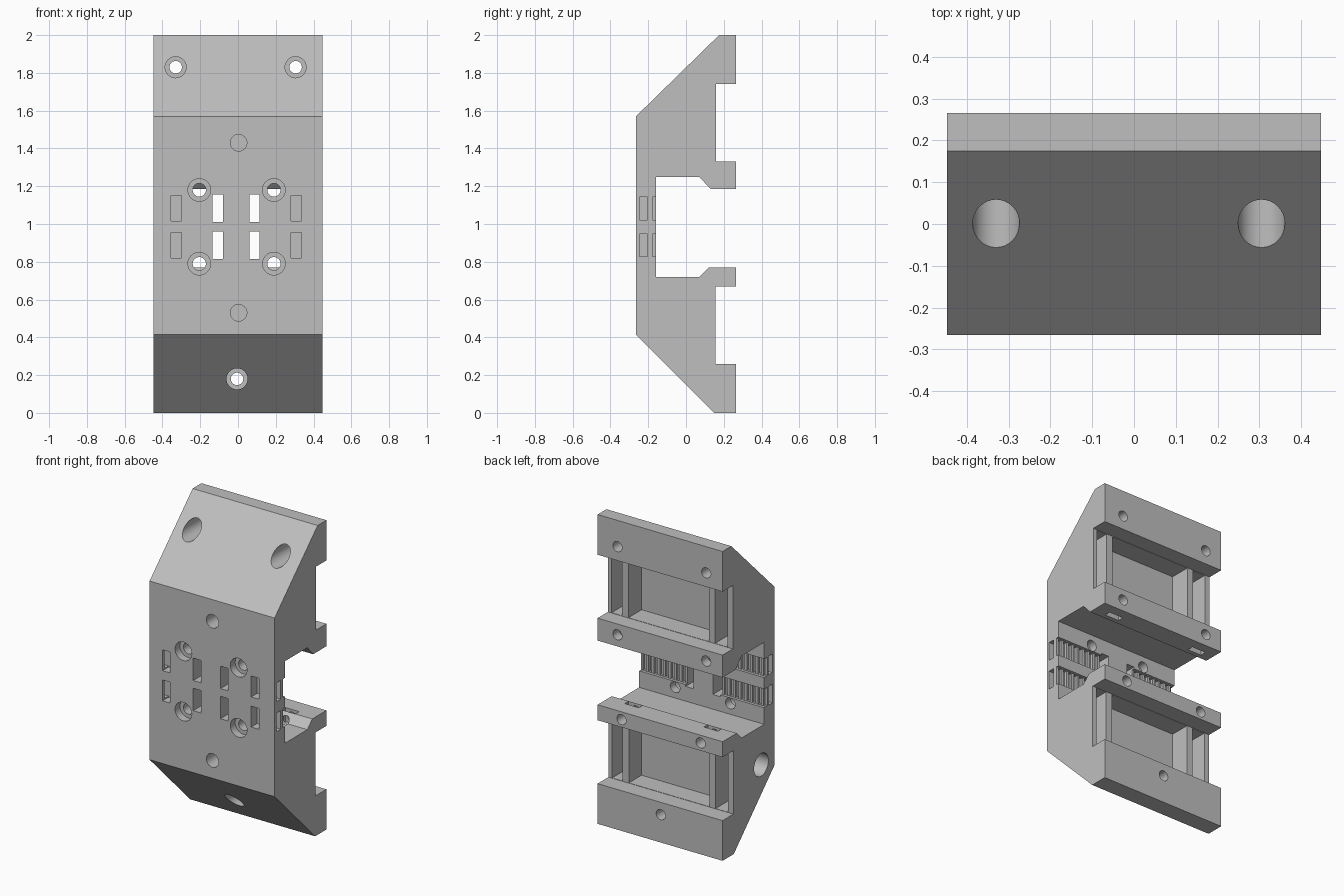
import bpy, bmesh, math
from mathutils import Matrix, Vector

cube = bpy.data.objects.get("Cube")
if cube:
    bpy.data.objects.remove(cube, do_unlink=True)

grey = bpy.data.materials.new("light grey")
grey.use_nodes = True
colour = (0.52, 0.52, 0.52, 1)
grey.diffuse_color = colour
grey.node_tree.nodes["Principled BSDF"].inputs["Base Color"].default_value = colour

HALF = 0.447   # half width
MID = -0.01    # centre line of the mounting features


def make_object(name, bm):
    bmesh.ops.recalc_face_normals(bm, faces=bm.faces)
    mesh = bpy.data.meshes.new(name)
    bm.to_mesh(mesh)
    bm.free()
    mesh.materials.append(grey)
    obj = bpy.data.objects.new(name, mesh)
    bpy.context.collection.objects.link(obj)
    return obj


# Cutters are gathered in groups whose members do not overlap
groups = {}


def group(name):
    return groups.setdefault(name, bmesh.new()) if name not in groups else groups[name]


def box(name, x, y, z):
    size = Vector((x[1] - x[0], y[1] - y[0], z[1] - z[0]))
    centre = Vector((sum(x), sum(y), sum(z))) / 2
    bmesh.ops.create_cube(group(name), size=1,
                          matrix=Matrix.Translation(centre) @ Matrix.Diagonal(size).to_4x4())


def mirrored_box(name, x, y, z):
    box(name, x, y, z)
    box(name, (2 * MID - x[1], 2 * MID - x[0]), y, z)


def bore(name, x, z, radius, y0, y1):
    turn = Matrix.Rotation(math.pi / 2, 4, "X")
    bmesh.ops.create_cone(group(name), cap_ends=True, segments=32, radius1=radius, radius2=radius,
                          depth=y1 - y0, matrix=Matrix.Translation((x, (y0 + y1) / 2, z)) @ turn)


# Body: side profile (y, z) extruded across the width
profile = [(0.15, 0), (0.265, 0), (0.265, 0.26), (0.155, 0.26), (0.155, 0.67), (0.265, 0.67),
           (0.265, 0.77), (0.12, 0.77), (0.07, 0.72), (-0.16, 0.72), (-0.16, 1.25),
           (0.07, 1.25), (0.13, 1.185), (0.265, 1.185), (0.265, 1.33), (0.16, 1.33),
           (0.16, 1.74), (0.265, 1.74), (0.265, 2), (0.175, 2), (-0.265, 1.57), (-0.265, 0.415)]
bm = bmesh.new()
side = bm.faces.new([bm.verts.new((-HALF, y, z)) for y, z in profile])
extruded = bmesh.ops.extrude_face_region(bm, geom=[side])
bmesh.ops.translate(bm, vec=(2 * HALF, 0, 0),
                    verts=[v for v in extruded["geom"] if isinstance(v, bmesh.types.BMVert)])
body = make_object("carriage_body", bm)

# Rear pockets: wide middle bay and a narrow channel on each side
for low, high in ((0.262, 0.668), (1.332, 1.738)):
    box("pockets", (-0.276, 0.30), (0.025, 0.2), (low, high))
    box("pockets", (0.345, 0.42), (0.025, 0.2), (low, high))
    box("pockets", (-0.41, -0.32), (0.025, 0.2), (low, high))

# Bolt holes in the sloped ends
for x, z in ((-0.33, 1.83), (0.305, 1.83), (-0.005, 0.18)):
    bore("bores", x, z, 0.033, -0.2, 0.3)
    bore("counterbores", x, z, 0.056, -0.3, 0.17)

# Bolt holes in the front plate
for x in (-0.205, 0.19):
    for z in (0.79, 1.18):
        bore("bores", x, z, 0.035, -0.3, -0.1)
        bore("counterbores", x, z, 0.06, -0.3, -0.215)
for z in (0.53, 1.43):
    bore("counterbores", 0.003, z, 0.044, -0.3, -0.1)

# Blind holes in the rear rails and their nut slots
for xs, z, y, zs in (((-0.33, 0.305), 1.26, 0.18, (1.15, 1.3)),
                     ((-0.29, 0.276), 0.72, 0.14, (0.68, 0.8))):
    for x in xs:
        bore("bores", x, z, 0.033, 0.05, 0.3)
        box("nut_slots", (x - 0.05, x + 0.05), (y - 0.02, y + 0.02), zs)

# Belt clamps: windows, front slots, side channels and toothed grooves
for low, high in ((0.815, 0.96), (1.01, 1.155)):
    mirrored_box("windows", (0.06, 0.115), (-0.3, -0.1), (low, high))
    mirrored_box("windows", (0.28, 0.335), (-0.3, -0.205), (low + 0.005, high - 0.005))
    inner = (low + 0.012, high - 0.012)
    mirrored_box("side_channels", (0.30, 0.5), (-0.245, -0.203), inner)
    mirrored_box("side_channels", (0.10, 0.5), (-0.178, -0.1), inner)
    for i in range(8):
        x = 0.13 + 0.04 * i
        mirrored_box("teeth", (x, x + 0.022), (-0.195, -0.12), (low + 0.014, high - 0.014))

# Round socket in one side
bmesh.ops.create_cone(group("socket"), cap_ends=True, segments=48, radius1=0.073, radius2=0.073,
                      depth=0.4, matrix=Matrix.Translation((-HALF, -0.13, 0.47))
                      @ Matrix.Rotation(math.pi / 2, 4, "Y"))

# Cut everything out of the body
bpy.context.view_layer.objects.active = body
body.select_set(True)
for name, cutter_mesh in groups.items():
    cutter = make_object(name + "_cutter", cutter_mesh)
    cutter.hide_render = True
    cut = body.modifiers.new(name, "BOOLEAN")
    cut.operation = "DIFFERENCE"
    cut.solver = "EXACT"
    cut.object = cutter
    bpy.ops.object.modifier_apply(modifier=cut.name)
    bpy.data.objects.remove(cutter, do_unlink=True)
bpy.ops.object.shade_smooth_by_angle(angle=math.radians(30))
